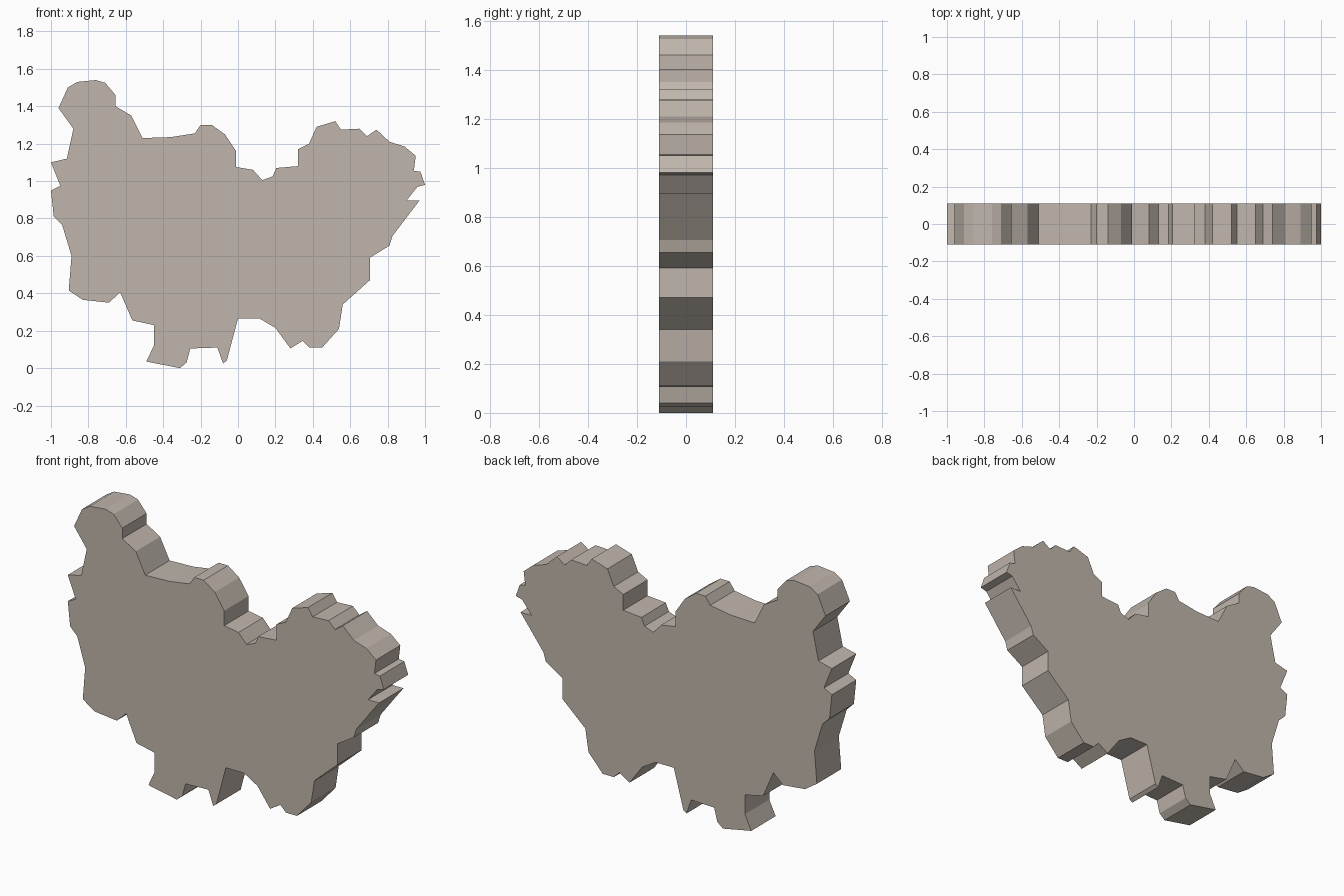
import bpy, bmesh

HALF_DEPTH = 0.11

# Ragged outline of the slab as (x, z), clockwise from the upper left lobe
outline = [
    (-.91, 1.50), (-.86, 1.53), (-.76, 1.54), (-.71, 1.525), (-.655, 1.46),
    (-.655, 1.40), (-.57, 1.35), (-.51, 1.23), (-.36, 1.235), (-.23, 1.255),
    (-.20, 1.30), (-.14, 1.30), (-.07, 1.25), (-.01, 1.16), (-.01, 1.075),
    (.08, 1.06), (.13, 1.005), (.185, 1.025), (.205, 1.07), (.32, 1.08),
    (.32, 1.17), (.38, 1.20), (.42, 1.29), (.52, 1.32), (.55, 1.275),
    (.65, 1.28), (.69, 1.24), (.74, 1.275), (.81, 1.21), (.89, 1.185),
    (.95, 1.135), (.94, 1.055), (.975, 1.05), (1.0, .98), (.96, .97),
    (.90, .895), (.97, .895), (.92, .83), (.825, .705), (.81, .655),
    (.705, .59), (.705, .47), (.56, .34), (.54, .21), (.45, .11),
    (.38, .11), (.345, .145), (.28, .105), (.20, .215), (.115, .265),
    (.0, .265), (-.06, .04), (-.08, .025), (-.11, .11), (-.255, .105),
    (-.275, .03), (-.31, .0), (-.49, .035), (-.45, .12), (-.45, .23),
    (-.565, .255), (-.63, .405), (-.69, .35), (-.83, .365), (-.905, .415),
    (-.89, .60), (-.94, .765), (-.985, .81), (-1.0, .95), (-.95, .975),
    (-1.0, 1.10), (-.915, 1.12), (-.88, 1.28), (-.96, 1.39),
]

# Flat slab: fill the outline, then extrude it straight back
bm = bmesh.new()
front = bm.faces.new([bm.verts.new((x, -HALF_DEPTH, z)) for x, z in outline])
extruded = bmesh.ops.extrude_face_region(bm, geom=[front], use_keep_orig=True)
back_verts = [g for g in extruded["geom"] if isinstance(g, bmesh.types.BMVert)]
bmesh.ops.translate(bm, verts=back_verts, vec=(0, 2 * HALF_DEPTH, 0))
bmesh.ops.recalc_face_normals(bm, faces=bm.faces[:])

mesh = bpy.data.meshes.new("ragged_slab")
bm.to_mesh(mesh)
bm.free()
slab = bpy.data.objects.new("ragged_slab", mesh)
bpy.context.collection.objects.link(slab)

# Warm grey-brown stone colour
stone = bpy.data.materials.new("stone")
stone.diffuse_color = (0.53, 0.47, 0.415, 1)
mesh.materials.append(stone)
